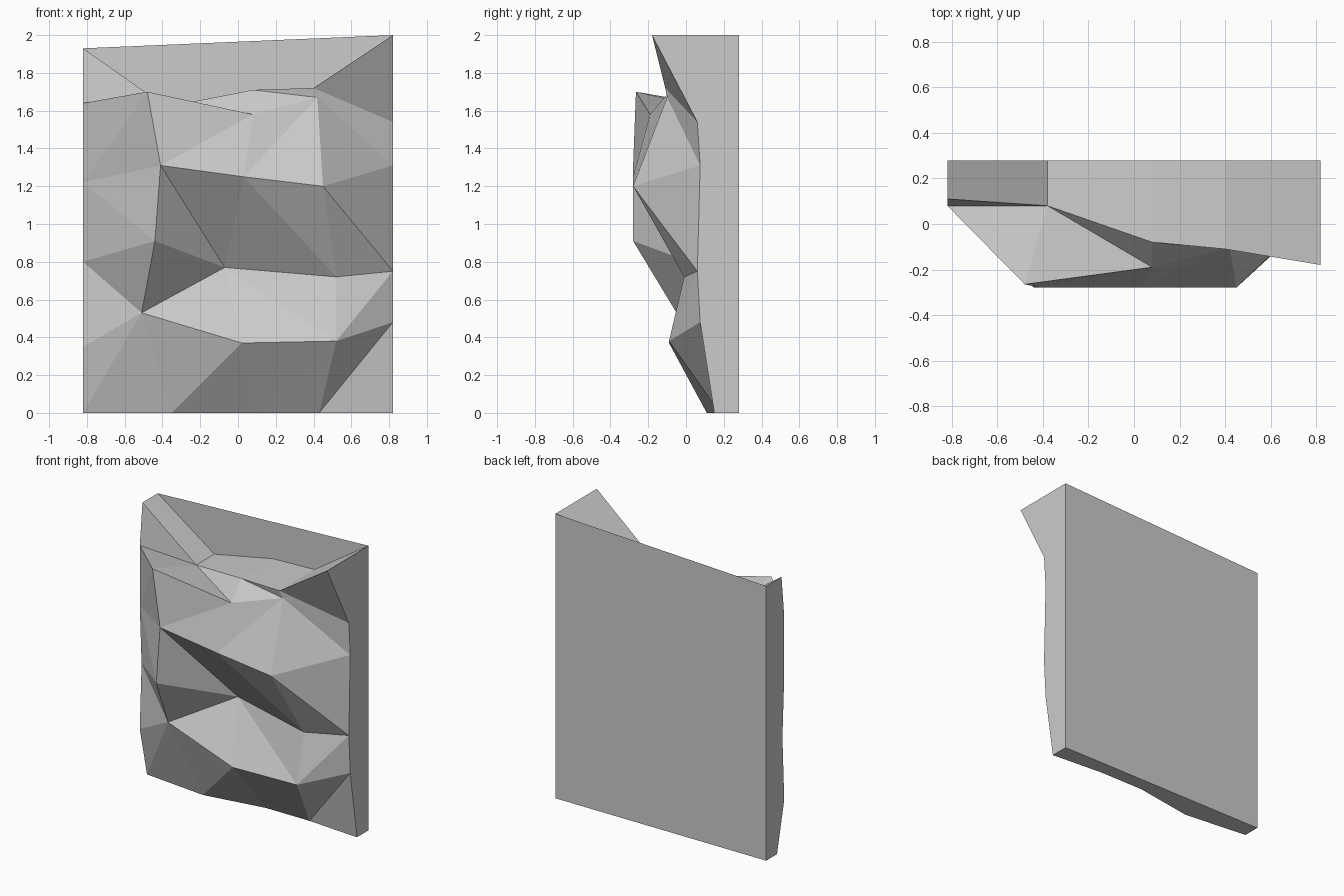
import bpy
import bmesh

# Remove the default cube only
cube = bpy.data.objects.get("Cube")
if cube:
    bpy.data.objects.remove(cube, do_unlink=True)

HALF_WIDTH = 0.82
BACK = 0.28

# Relief rows from the crest down to the ground.
# Each row: left rim (y, z), three inner points (x, y, z), right rim (y, z)
relief_rows = [
    [(.11, 1.93), (-.38, .08, 1.62), (.08, -.08, 1.71), (.4, -.11, 1.72), (-.18, 2)],
    [(.08, 1.64), (-.48, -.265, 1.7), (.08, -.19, 1.58), (.42, -.1, 1.67), (.06, 1.54)],
    [(.08, 1.22), (-.41, -.28, 1.31), (.03, -.28, 1.25), (.45, -.28, 1.2), (.075, 1.31)],
    [(.1, .8), (-.44, -.28, .91), (-.07, .1, .77), (.52, -.01, .72), (.06, .75)],
    [(.08, .35), (-.51, -.05, .53), (.02, -.09, .37), (.52, -.09, .38), (.075, .48)],
    [(.16, 0), (-.35, .11, 0), (.09, .18, 0), (.43, .18, 0), (.15, 0)],
]

# Direction of the crease across each cell, row by row
creases = ["/\\\\\\", "///\\", "\\\\\\\\", "\\/\\/", "////"]


def make_material(name, value):
    """One plain grey material."""
    material = bpy.data.materials.new(name)
    material.use_nodes = True
    colour = (value, value, value, 1)
    material.diffuse_color = colour
    shader = next(n for n in material.node_tree.nodes if n.type == "BSDF_PRINCIPLED")
    shader.inputs["Base Color"].default_value = colour
    shader.inputs["Roughness"].default_value = 0.9
    return material


def build_rock_slab():
    bm = bmesh.new()

    # Vertices of the faceted relief
    grid = []
    for row in relief_rows:
        left, *inner, right = row
        points = [(-HALF_WIDTH, *left), *inner, (HALF_WIDTH, *right)]
        grid.append([bm.verts.new(point) for point in points])

    # Faceted front, two triangles per cell
    for upper, lower, row_creases in zip(grid, grid[1:], creases):
        for column, crease in enumerate(row_creases):
            top_left, top_right = upper[column:column + 2]
            low_left, low_right = lower[column:column + 2]
            if crease == "/":
                bm.faces.new((top_left, low_left, top_right))
                bm.faces.new((low_left, low_right, top_right))
            else:
                bm.faces.new((top_left, low_left, low_right))
                bm.faces.new((top_left, low_right, top_right))

    # Ledge running from the crest straight to the back plane
    crest = grid[0]
    rear = [bm.verts.new((v.co.x, BACK, v.co.z)) for v in crest]
    for i in range(len(crest) - 1):
        bm.faces.new((crest[i], crest[i + 1], rear[i + 1], rear[i]))

    # Flat back, sides and underside
    foot_left = bm.verts.new((-HALF_WIDTH, BACK, 0))
    foot_right = bm.verts.new((HALF_WIDTH, BACK, 0))
    bm.faces.new((foot_right, foot_left, rear[0], rear[-1]))
    left_side = [row[0] for row in grid] + [foot_left, rear[0]]
    bm.faces.new(left_side[::-1])
    bm.faces.new([row[-1] for row in grid] + [foot_right, rear[-1]])
    underside = grid[-1] + [foot_right, foot_left]
    bm.faces.new(underside[::-1])

    mesh = bpy.data.meshes.new("rock_slab")
    bm.to_mesh(mesh)
    bm.free()
    slab = bpy.data.objects.new("rock_slab", mesh)
    bpy.context.collection.objects.link(slab)
    return slab


rock_slab = build_rock_slab()
rock_slab.data.materials.append(make_material("stone_grey", 0.6))
